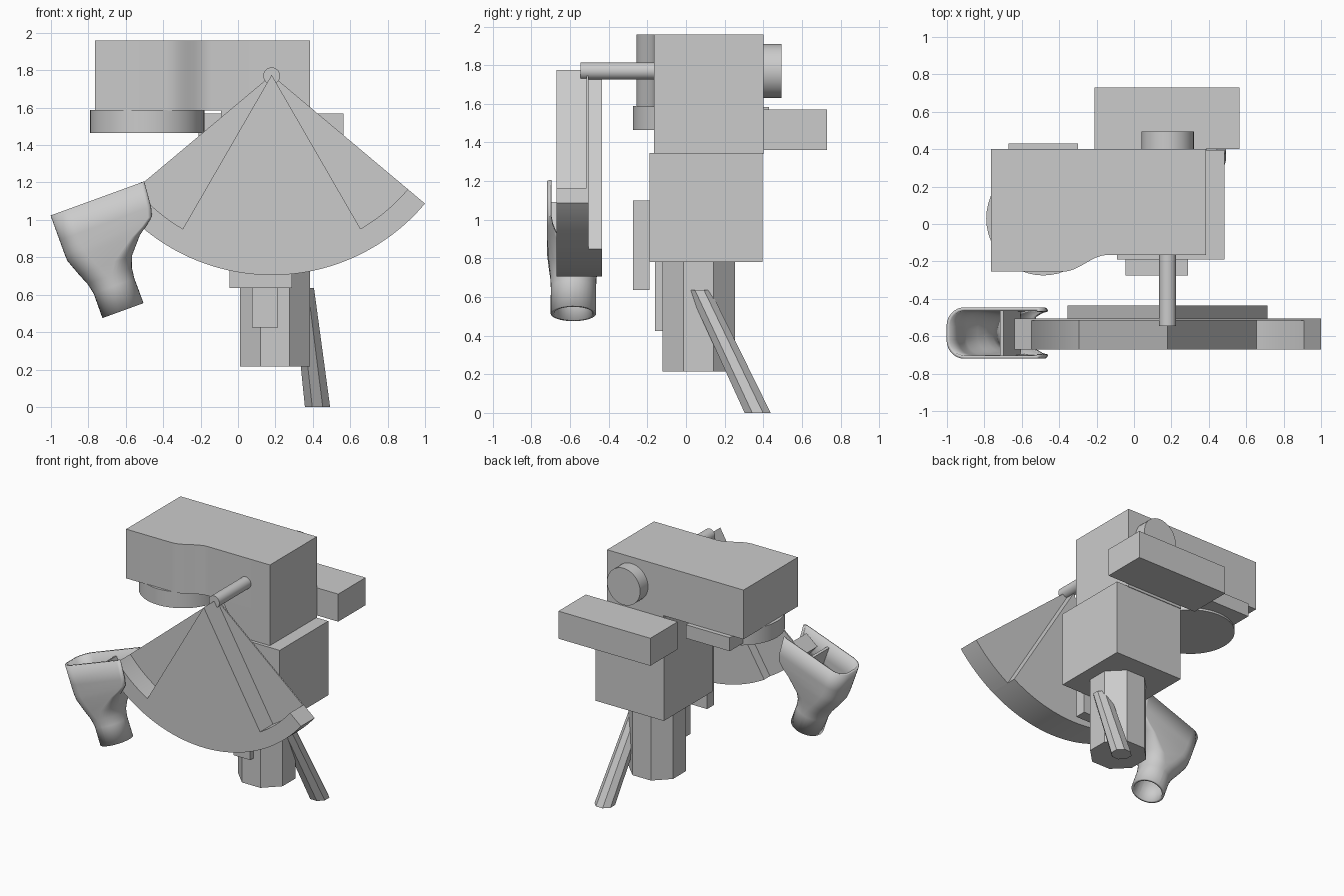
import bpy, bmesh, math
from mathutils import Vector

cube = bpy.data.objects.get("Cube")
if cube:
    bpy.data.objects.remove(cube, do_unlink=True)

grey = bpy.data.materials.new("plain grey")
grey.use_nodes = True
grey.diffuse_color = (0.6, 0.6, 0.6, 1)
grey.node_tree.nodes["Principled BSDF"].inputs["Base Color"].default_value = (0.6, 0.6, 0.6, 1)


def finish(name, bm, smooth=False):
    bmesh.ops.recalc_face_normals(bm, faces=bm.faces[:])
    mesh = bpy.data.meshes.new(name)
    bm.to_mesh(mesh)
    bm.free()
    mesh.materials.append(grey)
    obj = bpy.data.objects.new(name, mesh)
    bpy.context.collection.objects.link(obj)
    if smooth:
        bpy.ops.object.select_all(action='DESELECT')
        obj.select_set(True)
        bpy.context.view_layer.objects.active = obj
        bpy.ops.object.shade_smooth_by_angle(angle=math.radians(35))
    return obj


def loft(name, rings, smooth=False):
    """Skin a stack of equal-length rings and cap both ends."""
    bm = bmesh.new()
    rows = [[bm.verts.new(p) for p in ring] for ring in rings]
    n = len(rows[0])
    for low, high in zip(rows, rows[1:]):
        for i in range(n):
            j = (i + 1) % n
            bm.faces.new((low[i], low[j], high[j], high[i]))
    bm.faces.new(rows[0])
    bm.faces.new(rows[-1])
    return finish(name, bm, smooth)


def box(name, x, y, z):
    corners = [(x[0], y[0]), (x[1], y[0]), (x[1], y[1]), (x[0], y[1])]
    return loft(name, [[(a, b, h) for a, b in corners] for h in z])


def extrude_y(name, points, y, smooth=False):
    return loft(name, [[(a, d, b) for a, b in points] for d in y], smooth)


def circle(cx, cy, r, n, turn=0.0):
    return [(cx + r * math.cos(turn + math.tau * i / n),
             cy + r * math.sin(turn + math.tau * i / n)) for i in range(n)]


# Head with a bulging front left half
s_curve = [(-0.38 + 0.24 * t / 8, -0.21 - 0.045 * math.cos(math.pi * t / 8)) for t in range(9)]
outline = [(-0.765, -0.255)] + s_curve + [(0.385, -0.165), (0.385, 0.4), (-0.765, 0.4)]
loft("head", [[(a, b, h) for a, b in outline] for h in (1.585, 1.96)], True)
box("neck", (-0.09, 0.385), (-0.165, 0.4), (1.34, 1.59))
box("head_rear_plate", (-0.67, -0.3), (0.1, 0.43), (1.48, 1.583))
loft("head_lower_disc", [[(a, b, h) for a, b in circle(-0.485, 0.03, 0.305, 48)]
                         for h in (1.465, 1.588)], True)
extrude_y("rear_knob", circle(0.18, 1.77, 0.14, 40), (0.4, 0.495), True)
box("rear_box", (-0.21, 0.565), (0.4, 0.73), (1.36, 1.57))

# Body and support
box("body", (-0.09, 0.485), (-0.19, 0.395), (0.78, 1.345))
box("front_plate", (-0.045, 0.29), (-0.275, -0.19), (0.635, 1.1))
box("small_front_plate", (0.075, 0.215), (-0.16, -0.11), (0.425, 0.78))
post = circle(0.197, 0.065, 0.203, 8, math.pi / 8)
loft("post", [[(a, b, h) for a, b in post] for h in (0.215, 0.79)])
strut_foot = circle(0.425, 0.371, 0.073, 8, math.pi / 8)
strut_top = circle(0.35, 0.07, 0.061, 8, math.pi / 8)
loft("strut", [[(a, b, 0) for a, b in strut_foot], [(a, b, 0.635) for a, b in strut_top]])

# Pivot and fan
PX, PZ, R = 0.18, 1.775, 1.07
extrude_y("pivot_rod", circle(PX, 1.77, 0.045, 32), (-0.545, -0.16), True)


def arc(r, start, end, n):
    out = []
    for i in range(n + 1):
        a = math.radians(start + (end - start) * i / n)
        out.append((PX + r * math.sin(a), PZ - r * math.cos(a)))
    return out


extrude_y("fan_core", [(PX, PZ)] + arc(R, -30, 30, 30), (-0.67, -0.505), True)
extrude_y("fan_back", [(PX, PZ - 0.045)] + arc(R, -30, 30, 30), (-0.505, -0.435), True)
for side, s in (("left", 1), ("right", -1)):
    extrude_y("fan_panel_" + side, [(PX, PZ)] + arc(R, 30 * s, 50 * s, 12), (-0.515, -0.505), True)
    extrude_y("fan_rim_" + side, arc(R, 30 * s, 50 * s, 12) + arc(0.95, 50 * s, 30 * s, 12),
              (-0.67, -0.515), True)

# Tilted chute: round spout growing into a box open on its fan side
U, V = Vector((0.94, 0, 0.342)), Vector((-0.342, 0, 0.94))
ORIGIN = Vector((-0.615, -0.583, 0.515))
SEG = 8


def place(u, y, v):
    return ORIGIN + U * u + V * v + Vector((0, y, 0))


def chute_ring(v, left, right, half, r_left, r_right):
    """Rounded rectangle, starting and ending on the fan side."""
    points = []
    for k, (su, sy) in enumerate(((1, 1), (-1, 1), (-1, -1), (1, -1))):
        r = r_right if su > 0 else r_left
        cu = right - r if su > 0 else left + r
        for i in range(SEG + 1):
            a = math.pi / 2 * (k + i / SEG)
            points.append(place(cu + r * math.cos(a), sy * (half - r) + r * math.sin(a), v))
    return points


sections = [(0, -0.117, 0.117, 0.118, 0.116, 0.116),
            (0.14, -0.116, 0.116, 0.117, 0.114, 0.114),
            (0.2, -0.13, 0.123, 0.12, 0.114, 0.112),
            (0.26, -0.155, 0.146, 0.127, 0.112, 0.1),
            (0.35, -0.188, 0.225, 0.136, 0.11, 0.05),
            (0.385, -0.19, 0.275, 0.137, 0.105, 0.03),
            (0.42, -0.19, 0.318, 0.137, 0.1, 0.022),
            (0.47, -0.19, 0.331, 0.137, 0.1, 0.022),
            (0.61, -0.19, 0.343, 0.137, 0.1, 0.022)]
bm = bmesh.new()
rows = [[bm.verts.new(p) for p in chute_ring(*s)] for s in sections]
count = len(rows[0])
for level, (low, high) in enumerate(zip(rows, rows[1:])):
    for i in range(count):
        if i == count - 1 and sections[level][0] > 0.3:
            continue
        j = (i + 1) % count
        bm.faces.new((low[i], low[j], high[j], high[i]))
chute = finish("chute", bm, True)
wall = chute.modifiers.new("wall", 'SOLIDIFY')
wall.thickness = 0.018
wall.offset = -1

# Divider inside the chute
loft("chute_divider", [[place(u, y, v) for u, y in
                        ((0.1, -0.125), (0.118, -0.125), (0.118, 0.125), (0.1, 0.125))]
                       for v in (0.3, 0.57)])
